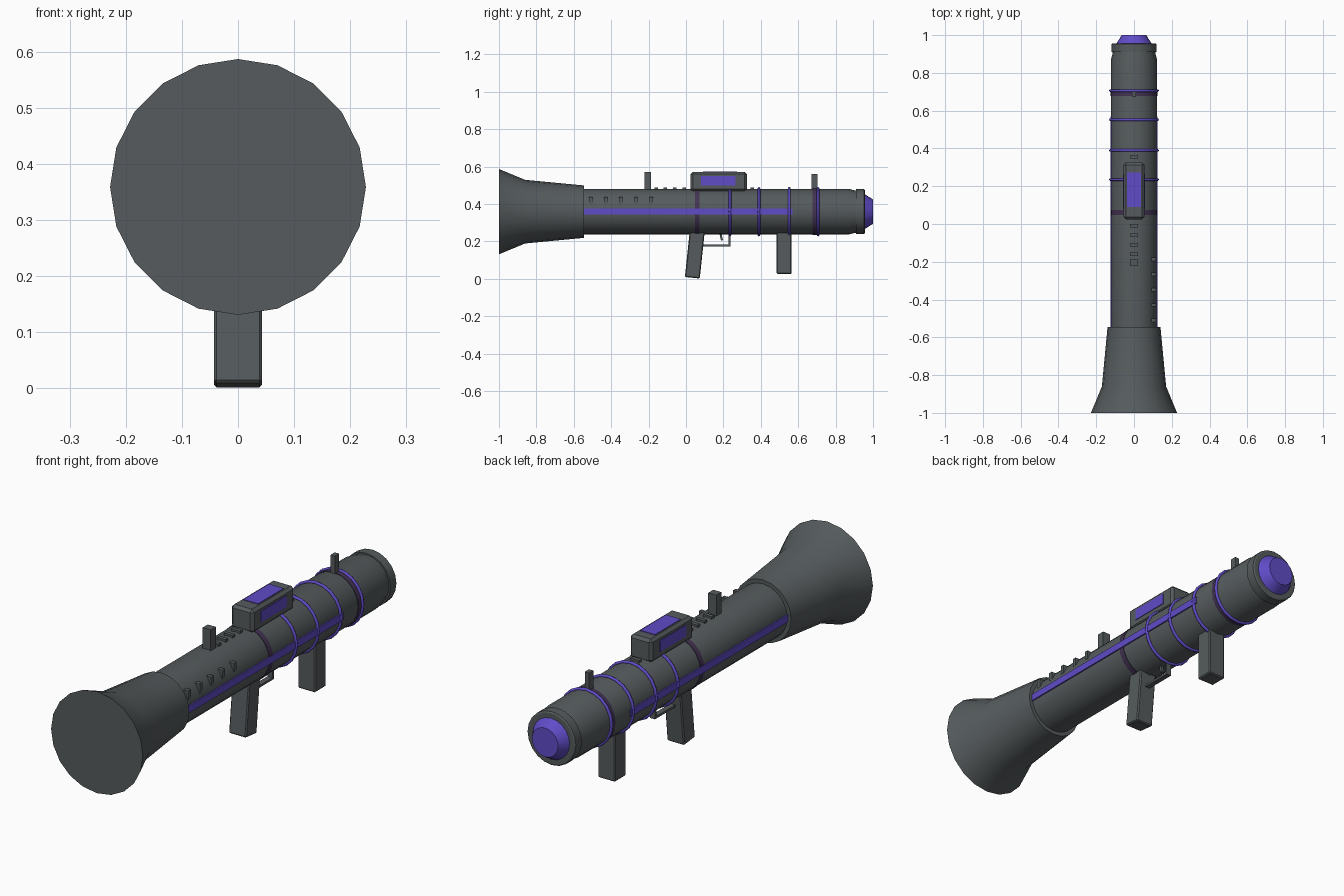
import bpy, math
from mathutils import Vector

if "Cube" in bpy.data.objects:
    bpy.data.objects.remove(bpy.data.objects["Cube"])

ZC = 0.359  # height of the barrel axis


def material(name, rgb):
    m = bpy.data.materials.new(name)
    m.diffuse_color = (*rgb, 1)
    m.use_nodes = True
    m.node_tree.nodes["Principled BSDF"].inputs["Base Color"].default_value = m.diffuse_color
    return m


GREY = material("gunmetal grey", (0.092, 0.105, 0.110))
PURPLE = material("bright purple", (0.115, 0.072, 0.57))
DARK = material("dark purple", (0.055, 0.033, 0.085))


def mesh_object(name, verts, faces, mat):
    me = bpy.data.meshes.new(name)
    me.from_pydata(verts, [], faces)
    me.materials.append(mat)
    ob = bpy.data.objects.new(name, me)
    bpy.context.collection.objects.link(ob)
    return ob


def smooth(ob, angle=30):
    bpy.ops.object.select_all(action='DESELECT')
    ob.select_set(True)
    bpy.context.view_layer.objects.active = ob
    bpy.ops.object.shade_smooth_by_angle(angle=math.radians(angle))


def lathe(name, profile, mat, n=20):
    """Closed solid turned around the barrel axis from (y, radius) pairs."""
    verts = [(r * math.sin(2 * math.pi * i / n), y, ZC + r * math.cos(2 * math.pi * i / n))
             for y, r in profile for i in range(n)]
    faces = [(k * n + i, k * n + (i + 1) % n, (k + 1) * n + (i + 1) % n, (k + 1) * n + i)
             for k in range(len(profile) - 1) for i in range(n)]
    last = (len(profile) - 1) * n
    faces += [tuple(reversed(range(n))), tuple(range(last, last + n))]
    ob = mesh_object(name, verts, faces, mat)
    smooth(ob)
    return ob


def box(name, x, y, z, mat, bevel=0, tilt=0):
    """Box from (min, max) ranges, optionally tilted about x."""
    c = Vector((sum(x) / 2, sum(y) / 2, sum(z) / 2))
    verts = [Vector((a, b, d)) - c for a in x for b in y for d in z]
    faces = [(0, 1, 3, 2), (4, 6, 7, 5), (0, 4, 5, 1), (2, 3, 7, 6), (0, 2, 6, 4), (1, 5, 7, 3)]
    ob = mesh_object(name, verts, faces, mat)
    ob.location = c
    ob.rotation_euler.x = math.radians(tilt)
    if bevel:
        mod = ob.modifiers.new("bevel", 'BEVEL')
        mod.width = bevel
        mod.segments = 1
    return ob


# Barrel, rear bell, muzzle collar and warhead tip
lathe("barrel", [(-0.56, 0.122), (0.87, 0.122), (0.90, 0.114), (0.93, 0.112)], GREY)
lathe("rear_bell", [(-1.0, 0.228), (-0.86, 0.17), (-0.545, 0.14)], GREY)
lathe("muzzle_collar", [(0.91, 0.120), (0.952, 0.120), (0.956, 0.114)], GREY)
lathe("warhead_tip", [(0.94, 0.092), (0.957, 0.092), (1.0, 0.065)], PURPLE)

# Painted bands and raised rings
for y in (0.06, 0.69):
    lathe("barrel_band", [(y - 0.013, 0.1245), (y + 0.013, 0.1245)], DARK)
for y in (0.235, 0.39, 0.552, 0.706):
    bpy.ops.mesh.primitive_torus_add(location=(0, y, ZC), rotation=(math.pi / 2, 0, 0),
                                     major_radius=0.125, minor_radius=0.007,
                                     major_segments=20, minor_segments=8)
    ring = bpy.context.object
    ring.name = "barrel_ring"
    ring.data.materials.append(PURPLE)
    smooth(ring, 50)

# Side stripes
for s in (-1, 1):
    box("side_stripe", sorted((s * 0.117, s * 0.1255)), (-0.545, 0.57),
        (ZC - 0.016, ZC + 0.016), PURPLE)

# Vents on the right flank
for i in range(5):
    y = -0.51 + 0.081 * i
    box("side_vent", (0.085, 0.117), (y - 0.009, y + 0.009), (0.396, 0.437), GREY)

# Sight housing with glowing panels
box("sight_housing", (-0.055, 0.055), (0.025, 0.325), (0.467, 0.572), GREY, 0.012)
box("sight_top_panel", (-0.037, 0.037), (0.09, 0.272), (0.568, 0.575), PURPLE)
for s in (-1, 1):
    box("sight_side_panel", sorted((s * 0.052, s * 0.058)), (0.08, 0.265), (0.50, 0.55), PURPLE)

# Iron sights and top rail lugs
box("rear_sight", (-0.02, 0.02), (-0.222, -0.186), (0.475, 0.572), GREY)
box("front_sight", (-0.011, 0.011), (0.672, 0.702), (0.475, 0.559), GREY)
for y in (-0.16, -0.11, -0.06, -0.01, 0.355):
    box("rail_lug", (-0.022, 0.022), (y - 0.009, y + 0.009), (0.47, 0.489), GREY)

# Grips, trigger and guard
box("pistol_grip", (-0.043, 0.043), (0.007, 0.087), (0.005, 0.255), GREY, 0.005, -6)
box("fore_grip", (-0.043, 0.043), (0.485, 0.565), (0.025, 0.255), GREY, 0.005)
box("trigger_guard_bar", (-0.012, 0.012), (0.07, 0.237), (0.174, 0.184), GREY)
box("trigger_guard_post", (-0.012, 0.012), (0.228, 0.237), (0.174, 0.25), GREY)
box("trigger", (-0.007, 0.007), (0.182, 0.193), (0.205, 0.25), GREY, 0, 12)
